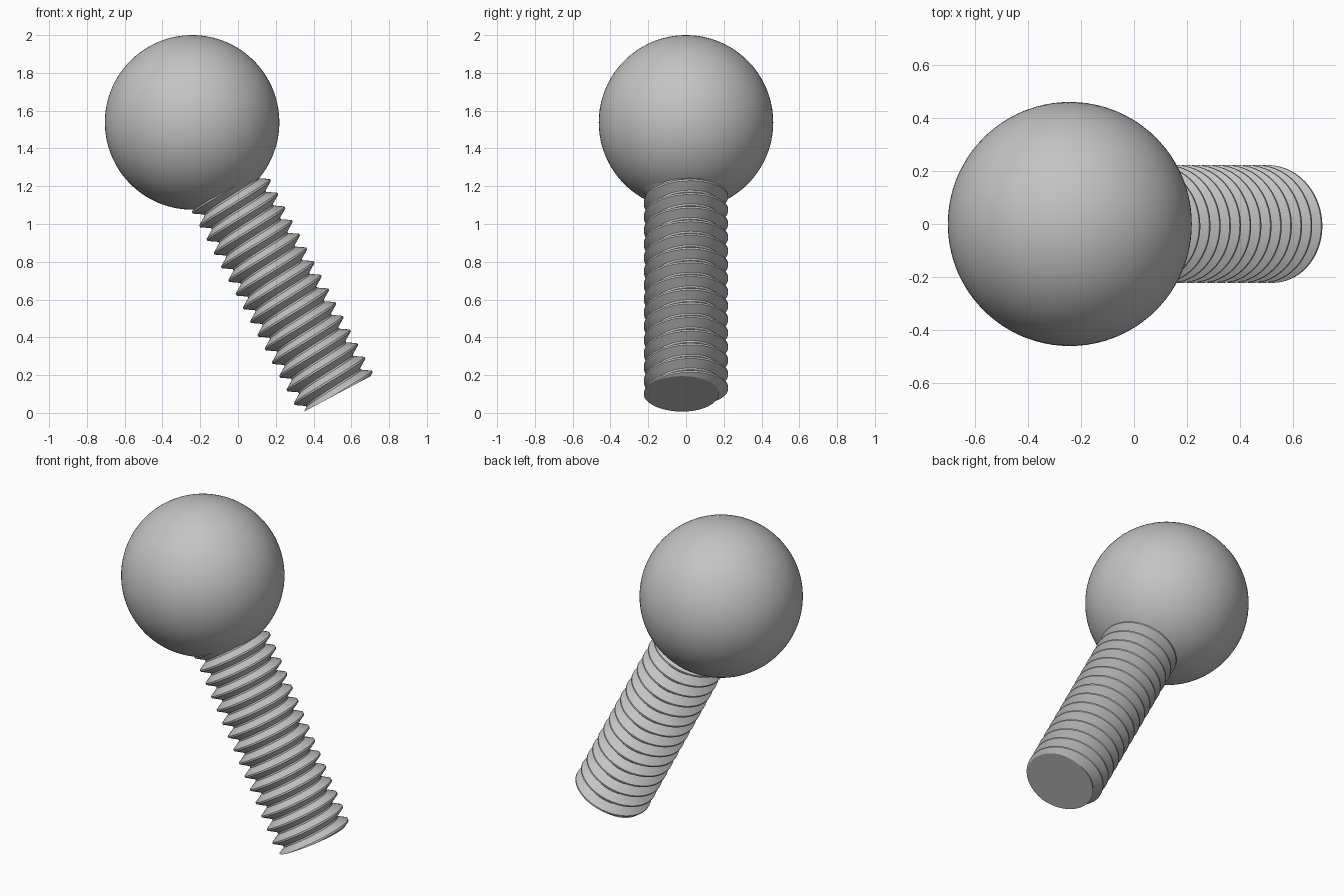
import bpy, bmesh, math
from mathutils import Matrix

cube = bpy.data.objects.get("Cube")
if cube:
    bpy.data.objects.remove(cube, do_unlink=True)

grey = bpy.data.materials.new("plain grey")
grey.use_nodes = True
COLOUR = (0.55, 0.55, 0.55, 1)
grey.diffuse_color = COLOUR
grey.node_tree.nodes["Principled BSDF"].inputs["Base Color"].default_value = COLOUR

# Shared frame: origin at the ball centre, local z along the tilted stud
FRAME = Matrix.Translation((-0.243, 0, 1.538)) @ Matrix.Rotation(math.radians(-28), 4, 'Y')
BALL_RADIUS = 0.462
ROOT, CREST, PITCH = 0.174, 0.223, 0.082
START, END, CREST_AT = 0.39, 1.63, 1.612
SEGMENTS = 72
# Thread profile over one pitch: fraction of pitch, height between root and crest
PROFILE = [(0.0, 1), (0.06, 1), (0.44, 0), (0.56, 0), (0.94, 1), (1.0, 1)]


def finish(bm, name):
    mesh = bpy.data.meshes.new(name)
    bmesh.ops.recalc_face_normals(bm, faces=bm.faces)
    bm.to_mesh(mesh)
    bm.free()
    obj = bpy.data.objects.new(name, mesh)
    bpy.context.collection.objects.link(obj)
    obj.matrix_world = FRAME
    mesh.materials.append(grey)
    bpy.ops.object.select_all(action='DESELECT')
    obj.select_set(True)
    bpy.context.view_layer.objects.active = obj
    bpy.ops.object.shade_smooth_by_angle(angle=math.radians(30))
    return obj


def thread_radius(phase):
    phase %= 1
    for (a, ha), (b, hb) in zip(PROFILE, PROFILE[1:]):
        if phase <= b:
            height = ha + (hb - ha) * (phase - a) / (b - a)
            return ROOT + (CREST - ROOT) * height


# Ball
bm = bmesh.new()
bmesh.ops.create_uvsphere(bm, u_segments=96, v_segments=48, radius=BALL_RADIUS)
finish(bm, "ball")

# Right-hand threaded stud, trimmed flat at both ends
bm = bmesh.new()
turns = math.ceil((END - START) / PITCH) + 2
columns = []
for i in range(SEGMENTS + 1):
    angle = math.tau * i / SEGMENTS
    offset = CREST_AT - PITCH * i / SEGMENTS
    column = []
    for k in range(-turns, 3):
        for t, _ in PROFILE[:-1]:
            depth = min(max(offset + PITCH * (k + t), START), END)
            r = thread_radius((depth - offset) / PITCH)
            column.append(bm.verts.new((r * math.cos(angle), r * math.sin(angle), -depth)))
    columns.append(column)
for left, right in zip(columns, columns[1:]):
    for j in range(len(left) - 1):
        bm.faces.new((left[j], left[j + 1], right[j + 1], right[j]))
bmesh.ops.remove_doubles(bm, verts=bm.verts, dist=0.0001)

# End caps
rim = [e for e in bm.edges if e.is_boundary]
bmesh.ops.holes_fill(bm, edges=rim, sides=0)
finish(bm, "threaded_stud")
